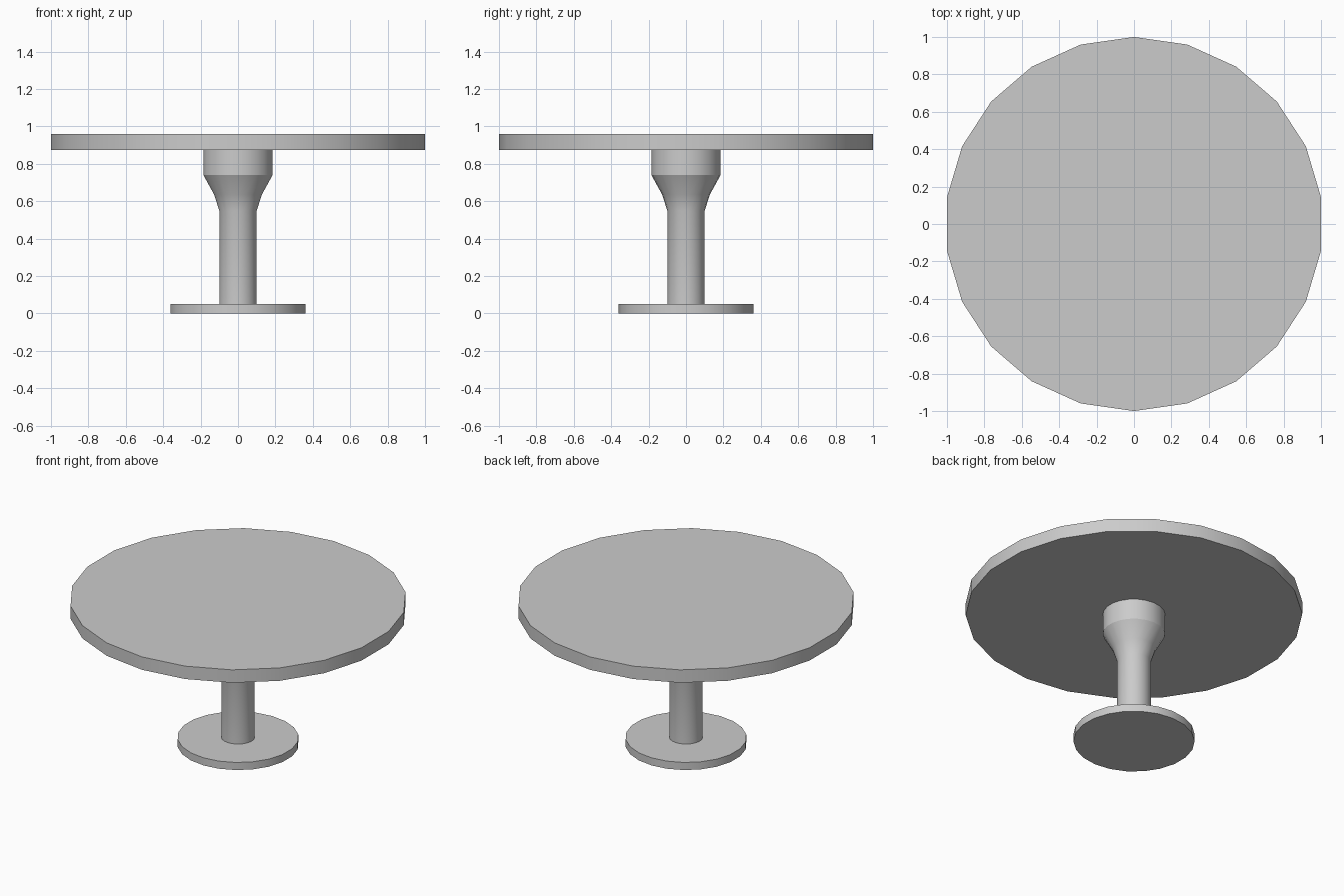
import bpy, bmesh, math

if "Cube" in bpy.data.objects:
    bpy.data.objects.remove(bpy.data.objects["Cube"])

SIDES = 22


def lathe(name, profile, x_scale=1.0):
    """Closed solid of revolution from (radius, z) points, bottom to top."""
    bm = bmesh.new()
    rings = []
    for r, z in profile:
        ring = []
        for i in range(SIDES):
            a = math.pi / 2 + 2 * math.pi * i / SIDES
            ring.append(bm.verts.new((r * x_scale * math.cos(a), r * math.sin(a), z)))
        rings.append(ring)
    for low, high in zip(rings, rings[1:]):
        for i in range(SIDES):
            j = (i + 1) % SIDES
            bm.faces.new((low[i], low[j], high[j], high[i]))
    bm.faces.new(rings[0][::-1])
    bm.faces.new(rings[-1])
    mesh = bpy.data.meshes.new(name)
    bm.to_mesh(mesh)
    bm.free()
    obj = bpy.data.objects.new(name, mesh)
    bpy.context.collection.objects.link(obj)
    bpy.ops.object.select_all(action='DESELECT')
    obj.select_set(True)
    bpy.context.view_layer.objects.active = obj
    bpy.ops.object.shade_smooth_by_angle(angle=math.radians(28))
    return obj


# Widen x so the flats reach the same extent as the corners in y
WIDEN = 1 / math.cos(math.pi / SIDES)

# Round foot plate
lathe("base", [(0.36, 0.0), (0.36, 0.05)], WIDEN)

# Pedestal flaring into a collar under the top
lathe("pedestal", [(0.1, 0.05), (0.1, 0.55), (0.128, 0.637),
                   (0.185, 0.74), (0.185, 0.875)], WIDEN)

# Round table top
lathe("table_top", [(1.0, 0.875), (1.0, 0.96)], WIDEN)
